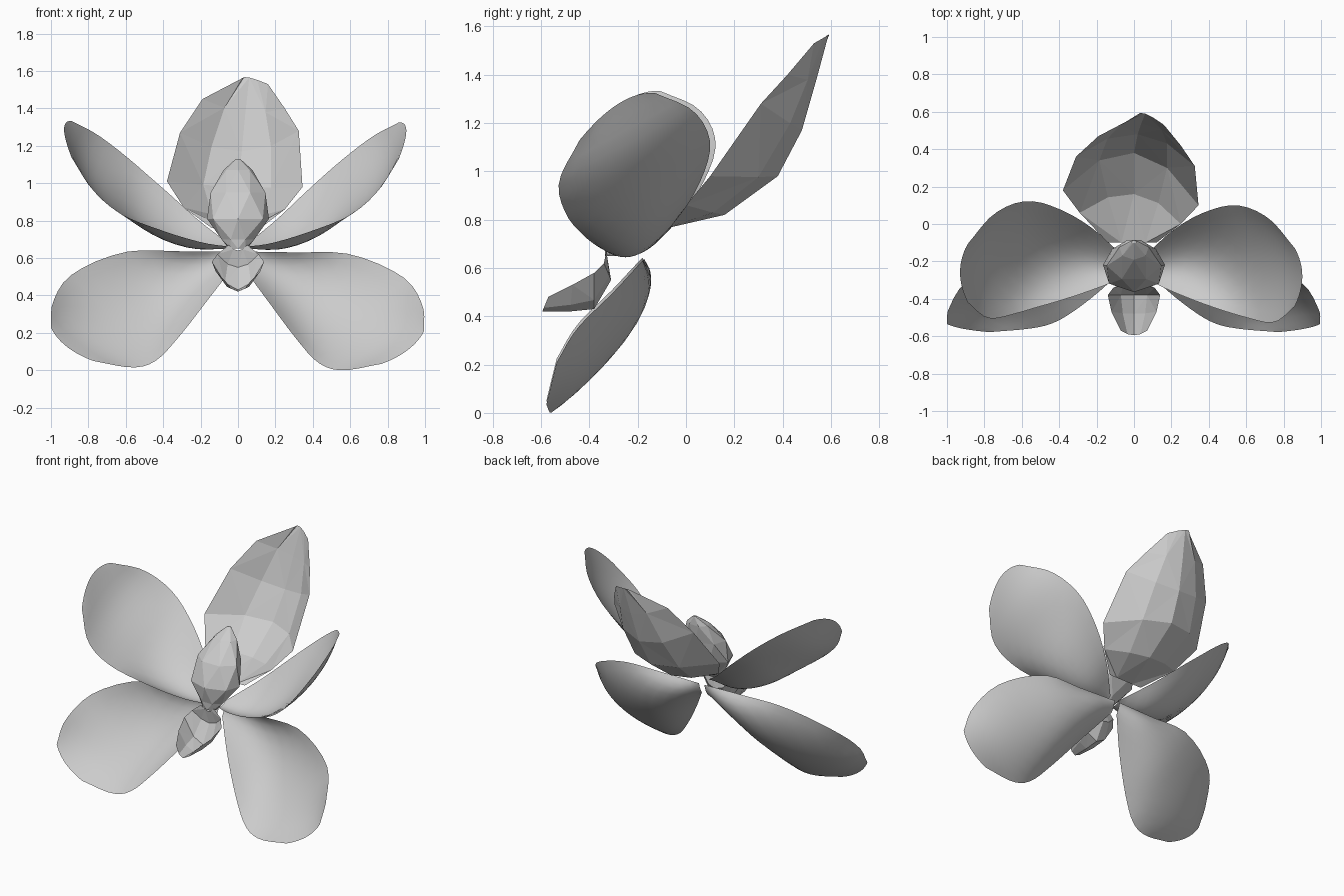
import bpy
import math
from mathutils import Vector

if "Cube" in bpy.data.objects:
    bpy.data.objects.remove(bpy.data.objects["Cube"], do_unlink=True)

# One plain grey for the whole flower
grey = bpy.data.materials.new("petal grey")
grey.use_nodes = True
colour = (0.6, 0.6, 0.6, 1)
grey.diffuse_color = colour
grey.node_tree.nodes["Principled BSDF"].inputs["Base Color"].default_value = colour


def make_object(name, verts, faces, smooth=False):
    mesh = bpy.data.meshes.new(name)
    mesh.from_pydata(verts, [], faces)
    mesh.materials.append(grey)
    for poly in mesh.polygons:
        poly.use_smooth = smooth
    obj = bpy.data.objects.new(name, mesh)
    bpy.context.collection.objects.link(obj)


def along(points, t):
    """Smooth curve through the points, t from 0 to 1."""
    last = len(points) - 1
    i = min(int(t * last), last - 1)
    f = t * last - i
    b, c = points[i], points[i + 1]
    a = points[i - 1] if i > 0 else b * 2 - c
    d = points[i + 2] if i + 2 <= last else c * 2 - b
    return b + (c - a) * f / 2 + (a * 2 - b * 5 + c * 4 - d) * f ** 2 / 2 \
        + (b * 3 - c * 3 + d - a) * f ** 3 / 2


def across(a, m, b, v):
    """Parabola through one edge, the midrib and the other edge."""
    return a * (1 - v) * (1 - 2 * v) + m * 4 * v * (1 - v) + b * v * (2 * v - 1)


def petal(name, rails, rows, cols, mirror=False, lean=(0, 0, 0), smooth=False):
    """Sheet between two edges and a midrib; lean shifts it, growing to the tip."""
    rails = [[Vector(p) for p in rail] for rail in rails]
    verts = []
    for r in range(rows + 1):
        t = r / rows
        a, m, b = (along(rail, t) + Vector(lean) * min(1, 2 * t) for rail in rails)
        verts += [across(a, m, b, c / cols) for c in range(cols + 1)]
    if mirror:
        verts = [Vector((-p.x, p.y, p.z)) for p in verts]
    faces = []
    for r in range(rows):
        for c in range(cols):
            i = r * (cols + 1) + c
            j = i + cols + 1
            # Alternate the diagonals for an irregular facet pattern
            if (r + c) % 2:
                faces += [(i, i + 1, j + 1), (i, j + 1, j)]
            else:
                faces += [(i, i + 1, j), (i + 1, j + 1, j)]
    if mirror:
        faces = [f[::-1] for f in faces]
    make_object(name, verts, faces, smooth)


# Side petals: upper or back edge, midrib, lower or front edge
lower_rails = [
    [(.02, -.17, .635), (.3, -.18, .63), (.6, -.19, .62),
     (.88, -.3, .5), (.985, -.45, .35), (.995, -.535, .21)],
    [(.02, -.18, .6), (.21, -.16, .5), (.42, -.21, .36),
     (.62, -.32, .24), (.8, -.44, .16), (.91, -.56, .11)],
    [(.02, -.2, .56), (.16, -.34, .37), (.31, -.46, .17),
     (.43, -.53, .04), (.56, -.56, .0), (.77, -.578, .035)]]
upper_rails = [
    [(.04, -.19, .67), (.2, -.04, .8), (.37, .06, .96),
     (.55, .1, 1.12), (.72, .03, 1.25), (.86, -.13, 1.325)],
    [(.04, -.24, .65), (.25, -.2, .66), (.45, -.2, .75),
     (.63, -.2, .92), (.79, -.22, 1.09), (.9, -.28, 1.28)],
    [(.04, -.28, .66), (.18, -.35, .68), (.38, -.43, .74),
     (.6, -.5, .83), (.75, -.525, .96), (.86, -.44, 1.13)]]
petal("left_lower_petal", lower_rails, 18, 12, smooth=True)
petal("right_lower_petal", lower_rails, 18, 12, True, (.004, 0, .015), True)
petal("left_upper_petal", upper_rails, 18, 12, smooth=True)
petal("right_upper_petal", upper_rails, 18, 12, True, (.03, .022, .008), True)

# Faceted hood-like petal at the back
petal("back_petal", [
    [(-.14, -.1, .76), (-.29, .06, .87), (-.38, .18, 1.01),
     (-.31, .36, 1.27), (-.19, .47, 1.45), (.02, .58, 1.56)],
    [(0, -.1, .76), (0, .16, .82), (0, .38, .98),
     (.02, .48, 1.17), (.04, .54, 1.38), (.06, .59, 1.565)],
    [(.12, -.1, .76), (.25, .0, .86), (.345, .1, .98),
     (.325, .31, 1.28), (.25, .42, 1.4), (.16, .53, 1.53)]], 5, 4)

# Scooped lip below the centre
lip_edge = [(.05, -.33, .67), (.11, -.34, .62), (.14, -.38, .58),
            (.12, -.47, .53), (.07, -.57, .48)]
lip_midrib = [(0, -.325, .64), (0, -.31, .55), (0, -.38, .43),
              (0, -.48, .42), (0, -.595, .42)]
petal("lip", [[(-x, y, z) for x, y, z in lip_edge], lip_midrib, lip_edge], 4, 4)

# Faceted bud-shaped column leaning back: height, radius, centre depth
rings = [(.65, .05, -.3), (.7, .09, -.28), (.81, .17, -.245),
         (.95, .15, -.2), (1.07, .08, -.135), (1.13, .012, -.095)]
sides = 7
verts, faces = [], []
for k, (z, radius, y) in enumerate(rings):
    for s in range(sides):
        angle = math.tau * (s + k % 2 / 2) / sides - math.pi / 2
        verts.append((radius * math.cos(angle), y + .7 * radius * math.sin(angle), z))
for k in range(len(rings) - 1):
    for s in range(sides):
        n = (s + 1) % sides
        a, b = k * sides + s, k * sides + n
        c, d = a + sides, b + sides
        if k % 2:
            faces += [(a, b, d), (a, d, c)]
        else:
            faces += [(a, b, c), (b, d, c)]
faces += [tuple(reversed(range(sides))),
          tuple(range(len(verts) - sides, len(verts)))]
make_object("column", verts, faces)
